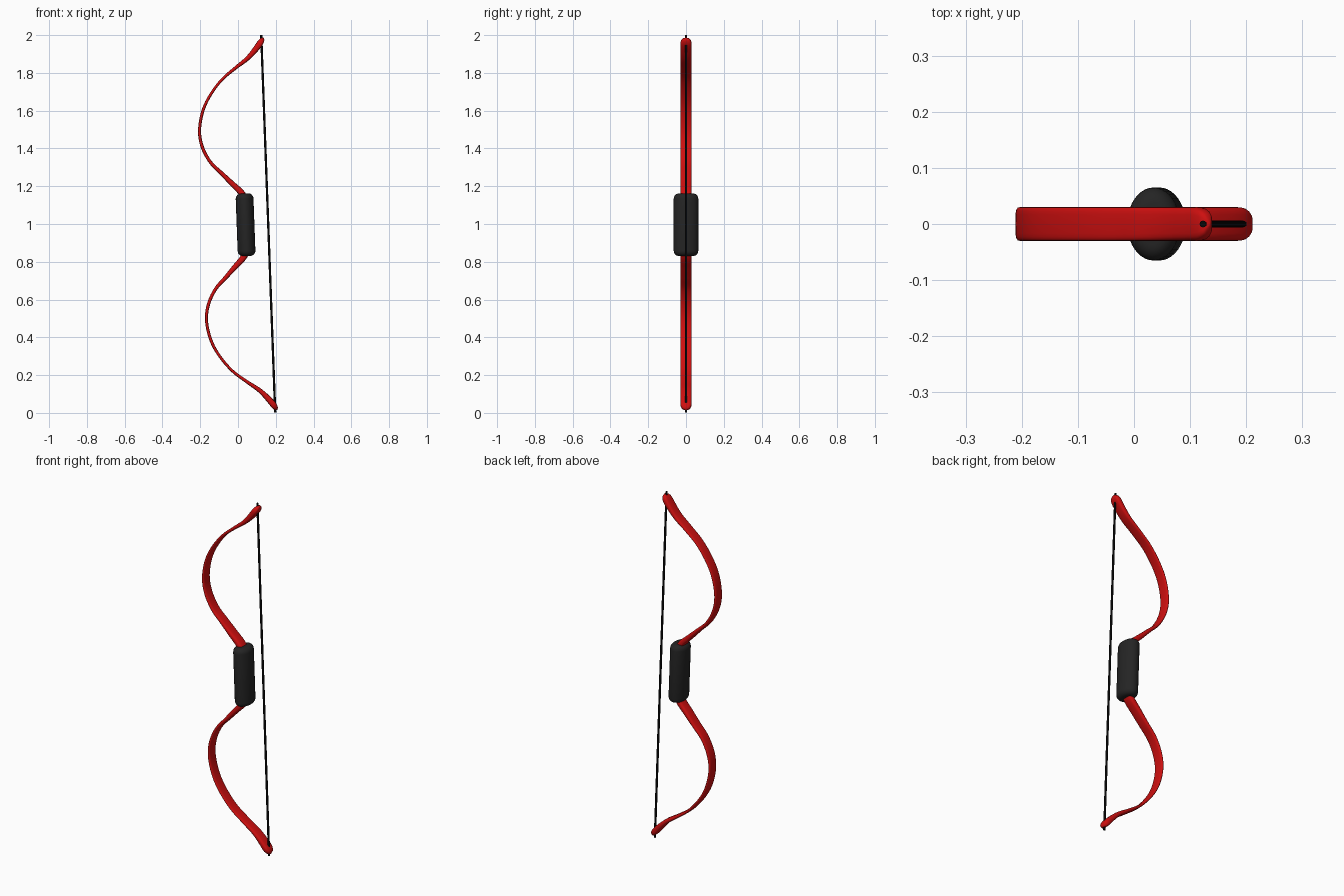
import bpy, bmesh, math
from mathutils import Vector

if "Cube" in bpy.data.objects:
    bpy.data.objects.remove(bpy.data.objects["Cube"])

CENTRE = Vector((0.04, 0, 0.996))
TILT = -math.atan(0.037)


def material(name, col):
    m = bpy.data.materials.new(name)
    m.diffuse_color = (*col, 1)
    m.use_nodes = True
    m.node_tree.nodes["Principled BSDF"].inputs["Base Color"].default_value = m.diffuse_color
    return m


def finish(ob, mat):
    ob.data.materials.append(mat)
    ob.location = CENTRE
    ob.rotation_euler = (0, TILT, 0)
    bpy.ops.object.select_all(action='DESELECT')
    ob.select_set(True)
    bpy.context.view_layer.objects.active = ob
    bpy.ops.object.shade_smooth_by_angle(angle=math.radians(50))


def loft(name, rings, mat):
    """Skin a list of closed rings and cap both ends."""
    bm = bmesh.new()
    vs = [[bm.verts.new(p) for p in r] for r in rings]
    n = len(vs[0])
    for a, b in zip(vs, vs[1:]):
        for i in range(n):
            j = (i + 1) % n
            bm.faces.new((a[i], a[j], b[j], b[i]))
    if rings[0][0][2] != 0 or name != "limbs":
        bm.faces.new(vs[0][::-1])
    bm.faces.new(vs[-1])
    bmesh.ops.recalc_face_normals(bm, faces=bm.faces)
    me = bpy.data.meshes.new(name)
    bm.to_mesh(me)
    bm.free()
    ob = bpy.data.objects.new(name, me)
    bpy.context.collection.objects.link(ob)
    finish(ob, mat)
    return ob


def spow(v, e):
    return math.copysign(abs(v) ** e, v)


red = material("red_lacquer", (0.62, 0.005, 0.005))
dark = material("dark_grip", (0.018, 0.018, 0.018))
black = material("black_string", (0.002, 0.002, 0.002))

# limbs: upper centre line (x, z, half thickness), mirrored for the lower limb
PATH = [(0.01, 0, .018), (0.01, 0.1, .018), (-0.012, 0.164, .017), (-0.066, 0.223, .014),
        (-0.115, 0.275, .011), (-0.173, 0.337, .009), (-0.213, 0.418, .0085),
        (-0.225, 0.504, .008), (-0.206, 0.603, .008), (-0.165, 0.687, .0075),
        (-0.099, 0.770, .0075), (-0.022, 0.832, .009), (0.043, 0.880, .012),
        (0.093, 0.933, .016), (0.132, 0.986, .017)]
P = [Vector(p) for p in PATH]
P = [P[0] * 2 - P[1]] + P + [P[-1] * 2 - P[-2]]
pts = []
for a, b, c, d in zip(P, P[1:], P[2:], P[3:]):
    for k in range(8):
        t = k / 8
        pts.append(0.5 * (2 * b + (c - a) * t + (2 * a - 5 * b + 4 * c - d) * t * t
                          + (3 * b - a - 3 * c + d) * t ** 3))
pts.append(P[-2])
rings = []
for i, p in enumerate(pts):
    tan = pts[min(i + 1, len(pts) - 1)] - pts[max(i - 1, 0)]
    tan = Vector((tan.x, 0, tan.y)).normalized()
    if i == 0:
        tan = Vector((0, 0, 1))
    nrm = Vector((tan.z, 0, -tan.x))
    left = (pts[-1].xy - p.xy).length          # distance to the rounded tip
    s = max(0.08, math.sqrt(max(0, 1 - max(0, 1 - left / 0.04) ** 2)))
    ring = []
    for k in range(20):
        a = 2 * math.pi * k / 20
        ring.append(Vector((p.x, 0, p.y)) + nrm * p.z * s * spow(math.cos(a), .7)
                    + Vector((0, 0.03 * s * spow(math.sin(a), .5), 0)))
    rings.append(ring)
limbs = loft("limbs", rings, red)
mir = limbs.modifiers.new("mirror", 'MIRROR')
mir.use_axis = (False, False, True)


def ellipse(rx, ry, z, x=0, n=40):
    return [Vector((x + rx * math.cos(2 * math.pi * k / n), ry * math.sin(2 * math.pi * k / n), z))
            for k in range(n)]


# grip: oval cylinder with rounded ends
R, H = 0.028, 0.166
prof = [(R * (1 - math.cos(a)), H - R + R * math.sin(a))
        for a in [math.pi / 2 * k / 6 for k in range(7)]]
levels = [(i, -z) for i, z in reversed(prof)] + prof
loft("grip", [ellipse(0.047 - i, 0.065 - i, z) for i, z in levels], dark)

# string
loft("string", [ellipse(0.006, 0.006, z, 0.12, 12) for z in (-1, 1)], black)
